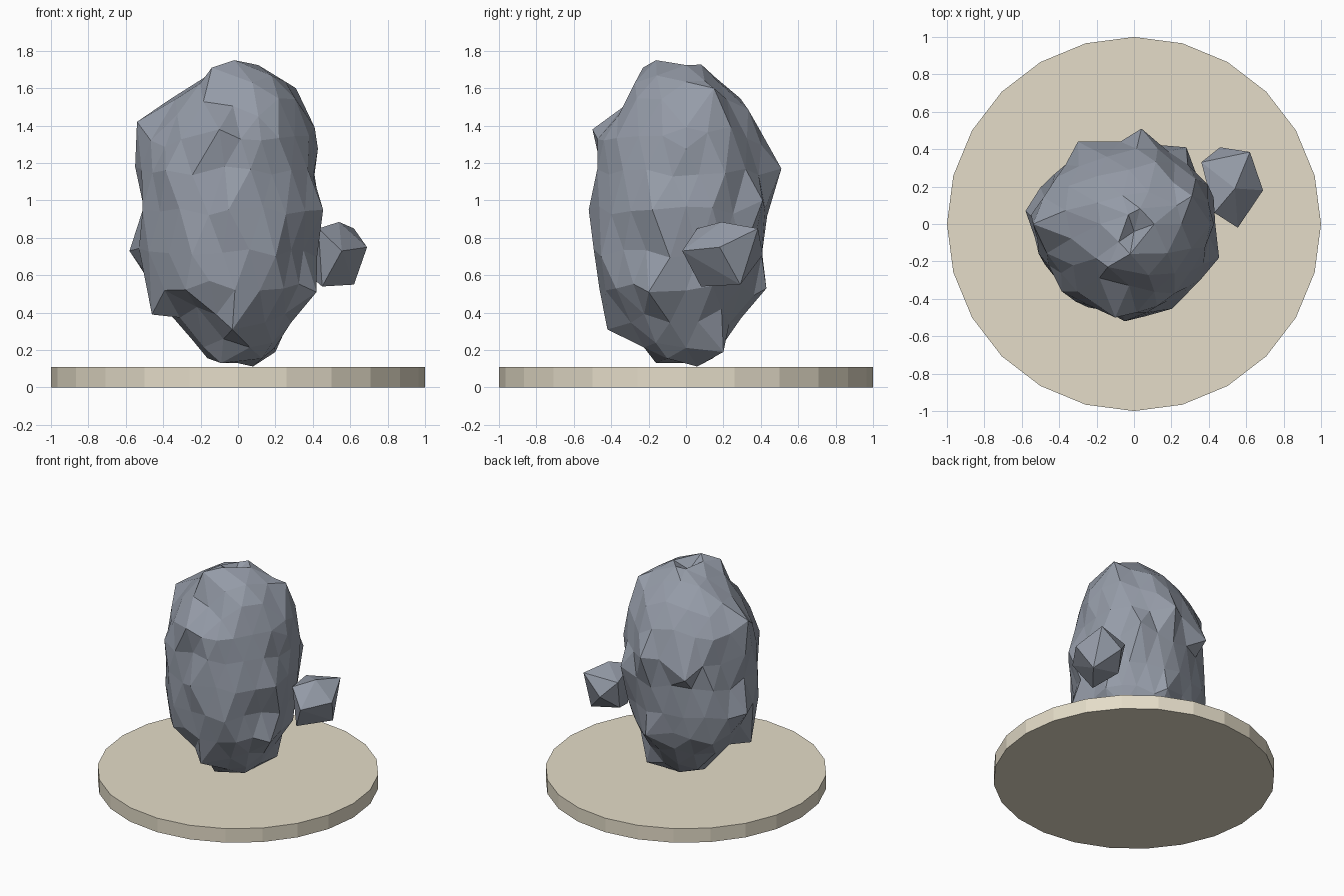
import bpy, bmesh, math, random
from mathutils import Vector

random.seed(7)


def material(name, rgb):
    m = bpy.data.materials.new(name)
    m.diffuse_color = (*rgb, 1.0)
    return m


def add_object(name, bm, mat):
    bmesh.ops.recalc_face_normals(bm, faces=bm.faces[:])
    me = bpy.data.meshes.new(name)
    bm.to_mesh(me)
    bm.free()
    me.materials.append(mat)
    ob = bpy.data.objects.new(name, me)
    bpy.context.collection.objects.link(ob)
    return ob


stone = material("blue grey stone", (0.30, 0.33, 0.39))
sand = material("pale sand", (0.78, 0.72, 0.58))

# Round base plate
bm = bmesh.new()
bmesh.ops.create_cone(bm, cap_ends=True, segments=24, radius1=1, radius2=1, depth=0.11)
bmesh.ops.translate(bm, vec=(0, 0, 0.055), verts=bm.verts[:])
add_object("base_plate", bm, sand)

# Boulder outline: height, then reach to left, right, front and back
OUTLINE = [
    (0.11, 0.10, 0.12, 0.12, 0.12), (0.19, 0.22, 0.20, 0.22, 0.21),
    (0.31, 0.33, 0.28, 0.36, 0.27), (0.50, 0.50, 0.41, 0.49, 0.42),
    (0.73, 0.57, 0.44, 0.52, 0.45), (0.95, 0.54, 0.46, 0.52, 0.47),
    (1.20, 0.56, 0.45, 0.52, 0.49), (1.41, 0.51, 0.41, 0.47, 0.40),
    (1.52, 0.39, 0.36, 0.37, 0.32), (1.64, 0.24, 0.27, 0.31, 0.19),
    (1.75, 0.06, 0.06, 0.12, 0.06),
]


def reach(z):
    z = min(max(z, OUTLINE[0][0]), OUTLINE[-1][0])
    for a, b in zip(OUTLINE, OUTLINE[1:]):
        if z <= b[0]:
            t = (z - a[0]) / (b[0] - a[0])
            return [p + (q - p) * t for p, q in zip(a[1:], b[1:])]


# Distinct peaks, corners and hollows of the boulder
CRAGS = [
    (-0.02, -0.16, 1.75), (-0.14, -0.23, 1.71), (-0.03, 0.05, 1.71),
    (0.00, -0.04, 1.66), (0.23, 0.10, 1.64), (0.31, 0.15, 1.60),
    (-0.54, 0.00, 1.42), (0.41, 0.00, 1.39), (0.04, 0.51, 1.17),
    (-0.30, 0.44, 1.05), (0.28, 0.41, 1.00), (0.455, -0.18, 0.95),
    (-0.58, 0.07, 0.73), (0.42, -0.20, 0.51), (0.05, 0.43, 0.53),
    (-0.05, -0.52, 0.95), (-0.46, -0.15, 0.39), (-0.22, -0.30, 0.43),
    (-0.03, -0.42, 0.31), (0.08, 0.06, 0.11), (-0.09, -0.16, 0.13),
    (0.20, 0.20, 0.19), (-0.10, -0.50, 1.38), (-0.55, 0.05, 1.18),
]

# Boulder
bm = bmesh.new()
bmesh.ops.create_icosphere(bm, subdivisions=3, radius=1.0)
for v in bm.verts:
    z = 0.94 + 0.81 * v.co.z
    flat = Vector((v.co.x, v.co.y))
    d = flat.normalized() if flat.length > 1e-4 else Vector((0, 0))
    left, right, front, back = reach(z)
    k = random.uniform(0.885, 0.995)
    v.co = (d.x * (right if d.x > 0 else left) * k,
            d.y * (back if d.y > 0 else front) * k,
            z + random.uniform(-0.03, 0.03) * (1 - abs(v.co.z) ** 4))
free = list(bm.verts)
for c in CRAGS:
    v = min(free, key=lambda w: (w.co - Vector(c)).length)
    v.co = c
    free.remove(v)
for v in bm.verts:
    v.co.z = max(v.co.z, 0.112)
add_object("boulder", bm, stone)

# Small stone at the side
bm = bmesh.new()
for c in [(0.555, -0.02, 0.73), (0.69, 0.18, 0.75), (0.62, 0.385, 0.85),
          (0.54, 0.19, 0.885), (0.46, 0.41, 0.71), (0.62, 0.29, 0.55),
          (0.45, 0.08, 0.54), (0.36, 0.33, 0.82), (0.43, 0.06, 0.85),
          (0.38, 0.28, 0.60)]:
    bm.verts.new(c)
bmesh.ops.convex_hull(bm, input=bm.verts[:])
add_object("side_stone", bm, stone)
